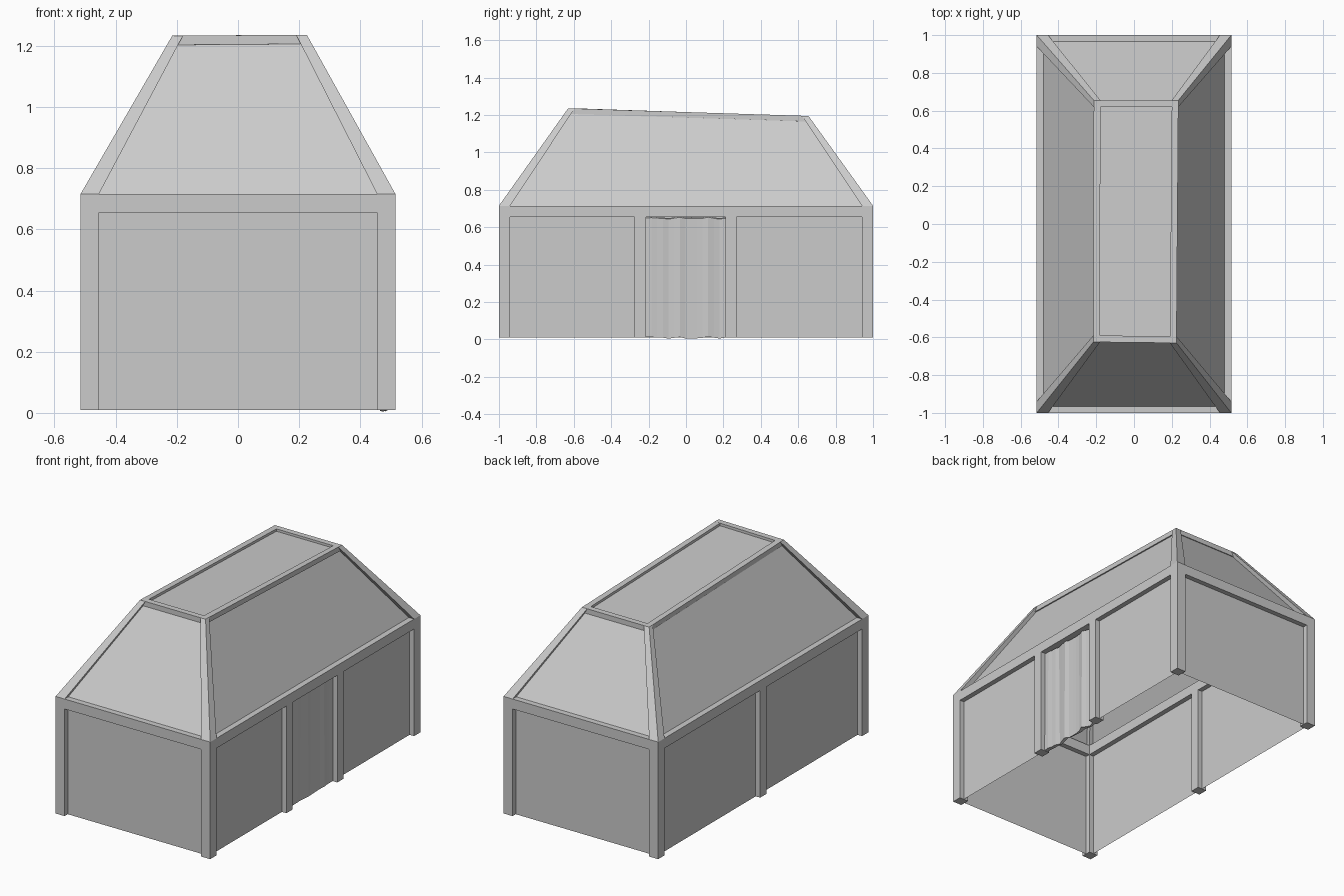
import bpy, math
from mathutils import Vector

if "Cube" in bpy.data.objects:
    bpy.data.objects.remove(bpy.data.objects["Cube"])

W, L, T = 0.515, 1.0, 0.06          # half width, half length, beam thickness
BASE, EAVE = 0.01, 0.715
MX, MY = W - T / 2, L - T / 2       # panel planes run through the beam centres


def mesh(name, verts, faces):
    me = bpy.data.meshes.new(name)
    me.from_pydata([tuple(v) for v in verts], [], faces)
    me.validate()
    ob = bpy.data.objects.new(name, me)
    bpy.context.collection.objects.link(ob)
    return ob


def prism(name, low, high):
    n = len(low)
    faces = [tuple(reversed(range(n))), tuple(range(n, 2 * n))]
    faces += [(i, (i + 1) % n, n + (i + 1) % n, n + i) for i in range(n)]
    return mesh(name, list(low) + list(high), faces)


def box(name, x0, x1, y0, y1, z0, z1):
    q = [(x0, y0), (x1, y0), (x1, y1), (x0, y1)]
    return prism(name, [(x, y, z0) for x, y in q], [(x, y, z1) for x, y in q])


def inset(corners, d):
    return [Vector((x - math.copysign(d, x), y - math.copysign(d, y), z)) for x, y, z in corners]


def ring(name, outer, width, height):
    inner = inset(outer, width)
    drop = Vector((0, 0, -height))
    v = outer + inner + [p + drop for p in outer] + [p + drop for p in inner]
    f = []
    for i in range(4):
        j = (i + 1) % 4
        f += [(i, j, 4 + j, 4 + i), (8 + i, 8 + j, j, i),
              (4 + i, 4 + j, 12 + j, 12 + i), (12 + i, 12 + j, 8 + j, 8 + i)]
    return mesh(name, v, f)


def square(c, d):
    a, b = c, inset([c], d)[0]
    q = [a, Vector((b.x, a.y, a.z)), b, Vector((a.x, b.y, a.z))]
    return q if a.x * a.y > 0 else q[::-1]


corner_names = ["front_left", "front_right", "back_right", "back_left"]
eave = [Vector((x, y, EAVE)) for x, y in [(-W, -L), (W, -L), (W, L), (-W, L)]]
top = [Vector(p) for p in [(-0.215, -0.625, 1.233), (0.225, -0.63, 1.236),
                           (0.235, 0.655, 1.195), (-0.213, 0.655, 1.195)]]

# Eave and ridge frames
ring("eave_frame", eave, T, T)
ring("ridge_frame", top, 0.035, 0.03)

# Corner posts and hip rafters
for n, e, t in zip(corner_names, eave, top):
    sq = square(e, T)
    prism(n + "_post", [(p.x, p.y, BASE) for p in sq], [(p.x, p.y, EAVE - T) for p in sq])
    prism(n + "_rafter", sq, square(t, 0.035))

# Intermediate posts: two door posts on the right, one on the left
for n, s, y in [("door_post_front", 1, -0.245), ("door_post_back", 1, 0.24), ("left_post", -1, 0.0)]:
    x0, x1 = sorted((s * W, s * (W - T)))
    box(n, x0, x1, y - T / 2, y + T / 2, BASE, EAVE - T)


# Wall panels
def wall(name, a, b):
    mesh(name, [(*a, BASE), (*b, BASE), (*b, EAVE - T / 2), (*a, EAVE - T / 2)], [(0, 1, 2, 3)])


wall("front_wall_panel", (-MX, -MY), (MX, -MY))
wall("back_wall_panel", (MX, MY), (-MX, MY))
wall("left_wall_panel", (-MX, MY), (-MX, -MY))
wall("right_wall_panel_front", (MX, -MY), (MX, -0.245))
wall("right_wall_panel_back", (MX, 0.24), (MX, MY))

# Roof panels, recessed to the rafter centres
low = inset(eave, 0.035)
high = [p + Vector((0, 0, -0.015)) for p in inset(top, 0.016)]
for i, n in enumerate(["front", "right", "back", "left"]):
    j = (i + 1) % 4
    mesh(n + "_roof_panel", [low[i], low[j], high[j], high[i]], [(0, 1, 2, 3)])
mesh("top_roof_panel", high, [(0, 1, 2, 3)])

# Door sheet with uneven top and bottom edges folded inward
N = 14
verts, faces = [], []
for i in range(N + 1):
    y = -0.215 + 0.425 * i / N
    w = 0.006 * math.sin(i * 1.3) + 0.004 * math.sin(i * 2.3 + 1)
    hump = 0.008 * max(0, 1 - abs(y) / 0.1)
    zb, zt = 0.01 + w * 0.6, 0.648 + w * 0.6
    verts += [(MX - 0.02, y, zb + hump), (MX + w, y, zb - hump * 0.5),
              (MX + w * 0.3, y, zt), (MX - 0.015, y, zt + 0.005)]
for i in range(N):
    for k in range(3):
        a = 4 * i + k
        faces.append((a, a + 4, a + 5, a + 1))
mesh("door_sheet", verts, faces)
